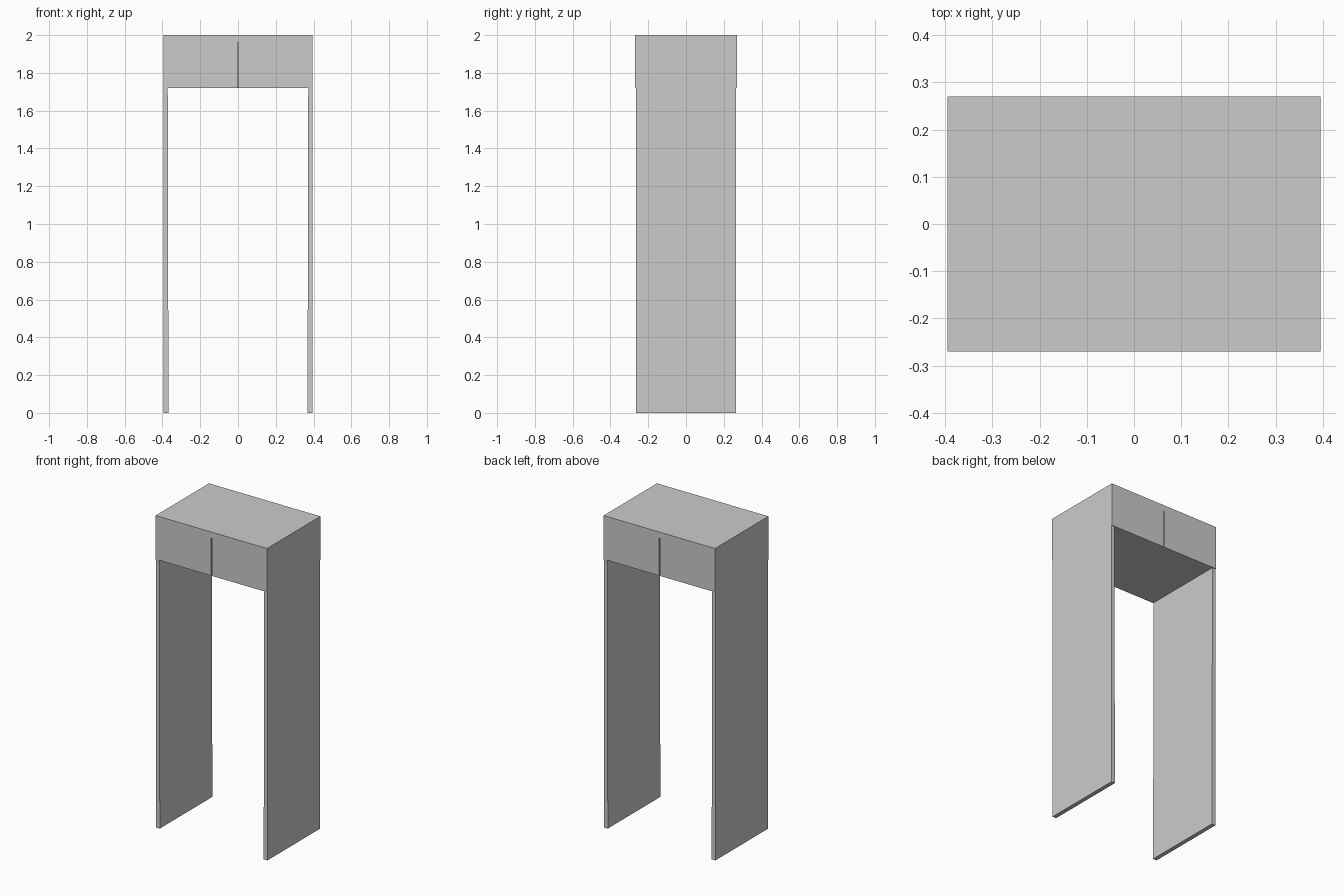
import bpy, bmesh

if "Cube" in bpy.data.objects:
    bpy.data.objects.remove(bpy.data.objects["Cube"])

grey = bpy.data.materials.new("light grey")
grey.diffuse_color = (0.6, 0.6, 0.6, 1)
grey.use_nodes = True
grey.node_tree.nodes["Principled BSDF"].inputs["Base Color"].default_value = grey.diffuse_color


def box(name, x, y, z):
    """Axis-aligned box from (min, max) ranges."""
    bm = bmesh.new()
    bmesh.ops.create_cube(bm, size=1)
    for v in bm.verts:
        v.co = [r[0] if c < 0 else r[1] for c, r in zip(v.co, (x, y, z))]
    me = bpy.data.meshes.new(name)
    bm.to_mesh(me)
    bm.free()
    me.materials.append(grey)
    ob = bpy.data.objects.new(name, me)
    bpy.context.collection.objects.link(ob)
    return ob


# Overhead cabinet
cabinet = box("overhead_cabinet", (-0.395, 0.395), (-0.27, 0.27), (1.72, 2.0))

# Narrow door seam in the front and back
for name, s in (("front_seam_cutter", -1), ("back_seam_cutter", 1)):
    cutter = box(name, (-0.003, 0.003), sorted((s * 0.26, s * 0.3)), (1.7, 1.96))
    cutter.hide_render = True
    cutter.hide_viewport = False
    cutter.display_type = 'WIRE'
    mod = cabinet.modifiers.new(name, 'BOOLEAN')
    mod.operation = 'DIFFERENCE'
    mod.solver = 'EXACT'
    mod.object = cutter
    bpy.context.view_layer.objects.active = cabinet
    bpy.ops.object.modifier_apply(modifier=mod.name)
    bpy.data.objects.remove(cutter)

# Side panels, slightly thicker towards the floor
for name, s in (("left_side_panel", -1), ("right_side_panel", 1)):
    panel = box(name, sorted((s * 0.372, s * 0.395)), (-0.266, 0.266), (0, 1.72))
    for v in panel.data.vertices:
        if v.co.z < 0.5 and abs(v.co.x) < 0.38:
            v.co.x = s * 0.368
